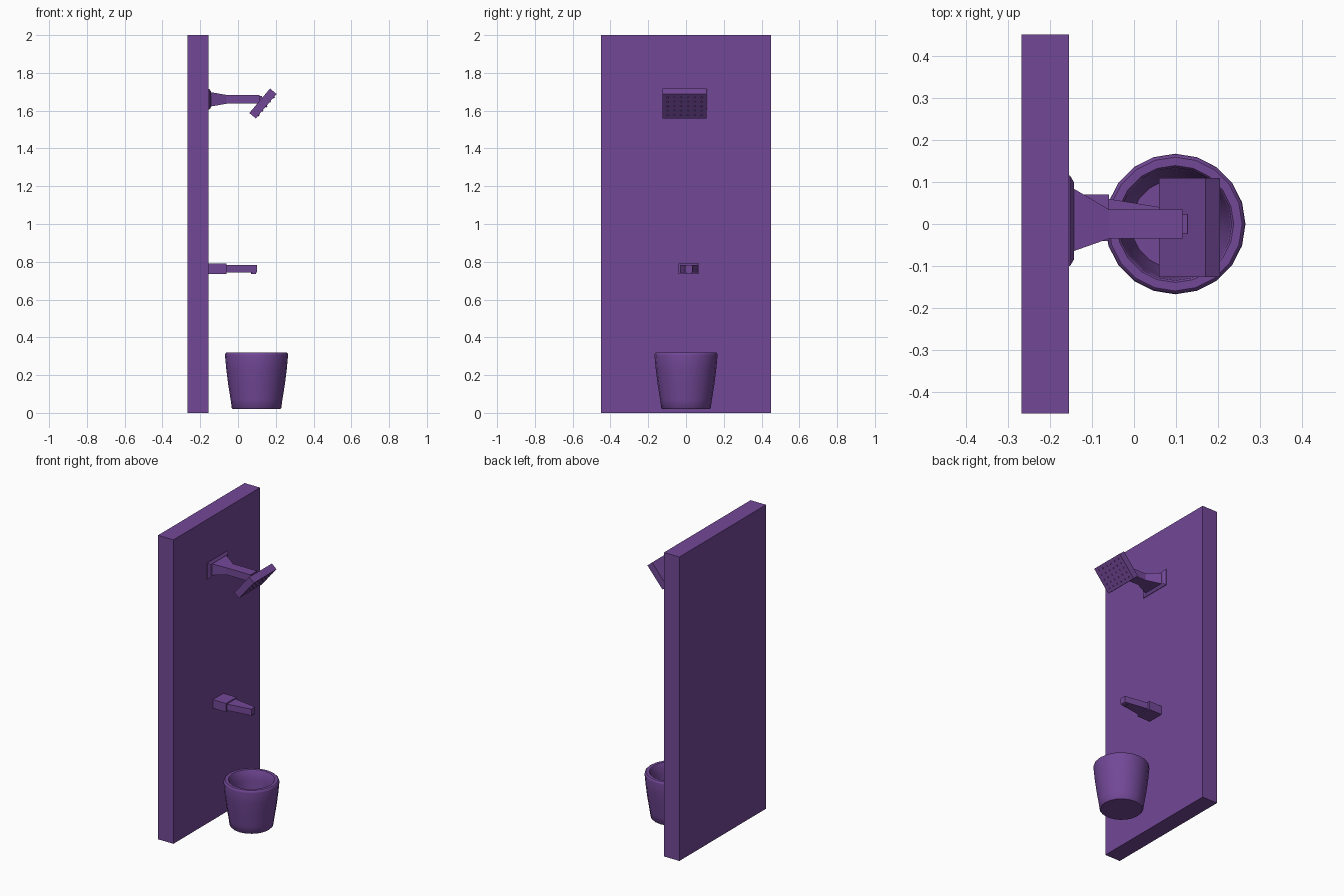
import bpy, bmesh, math
from mathutils import Matrix, Vector

if "Cube" in bpy.data.objects:
    bpy.data.objects.remove(bpy.data.objects["Cube"])

purple = bpy.data.materials.new("purple")
purple.diffuse_color = (0.17, 0.065, 0.31, 1)
purple.use_nodes = True
purple.node_tree.nodes["Principled BSDF"].inputs["Base Color"].default_value = purple.diffuse_color


def make(name, bm):
    bmesh.ops.recalc_face_normals(bm, faces=bm.faces)
    me = bpy.data.meshes.new(name)
    bm.to_mesh(me)
    bm.free()
    me.materials.append(purple)
    ob = bpy.data.objects.new(name, me)
    bpy.context.collection.objects.link(ob)
    return ob


def loft_x(name, sections):
    """Rectangular sections (x, y0, y1, z0, z1) joined along x."""
    bm = bmesh.new()
    rings = [[bm.verts.new(p) for p in ((x, a, c), (x, b, c), (x, b, d), (x, a, d))]
             for x, a, b, c, d in sections]
    for r, s in zip(rings, rings[1:]):
        for i in range(4):
            j = (i + 1) % 4
            bm.faces.new((r[i], r[j], s[j], s[i]))
    bm.faces.new(rings[0])
    bm.faces.new(rings[-1])
    return make(name, bm)


def lathe(name, profile, sides, centre):
    """Closed turned solid; profile points are (radius, z), ends capped."""
    bm = bmesh.new()
    rings = []
    for r, z in profile:
        rings.append([bm.verts.new((centre[0] + r * math.cos(i * math.tau / sides),
                                    centre[1] + r * math.sin(i * math.tau / sides), z))
                      for i in range(sides)])
    for r, s in zip(rings, rings[1:]):
        for i in range(sides):
            j = (i + 1) % sides
            bm.faces.new((r[i], r[j], s[j], s[i]))
    bm.faces.new(rings[0])
    bm.faces.new(rings[-1])
    return make(name, bm)


# wall panel
loft_x("wall", [(-0.267, -0.45, 0.45, 0, 2), (-0.155, -0.45, 0.45, 0, 2)])

# shower arm: chamfered wall plate, flared neck, straight bar
loft_x("shower_wall_plate", [(-0.156, -0.10, 0.115, 1.605, 1.715),
                             (-0.152, -0.10, 0.115, 1.605, 1.715),
                             (-0.143, -0.085, 0.10, 1.618, 1.702)])
loft_x("shower_arm", [(-0.145, -0.065, 0.085, 1.622, 1.698),
                      (-0.06, -0.035, 0.035, 1.637, 1.683),
                      (0.115, -0.035, 0.035, 1.637, 1.683)])
loft_x("shower_joint", [(0.11, -0.022, 0.022, 1.643, 1.677),
                        (0.127, -0.022, 0.022, 1.643, 1.677)])

# tilted shower head with a grid of nozzles on its lower face
tilt = (Matrix.Translation((0.132, -0.008, 1.638))
        @ Matrix.Rotation(math.radians(-49.8), 4, 'Y'))
bm = bmesh.new()
bmesh.ops.create_cube(bm, size=1, matrix=tilt @ Matrix.Diagonal((0.17, 0.235, 0.045, 1)))
make("shower_head", bm)

bm = bmesh.new()
for i in range(5):
    for j in range(6):
        pos = Vector(((i - 2) * 0.031, (j - 2.5) * 0.036, -0.0235))
        bmesh.ops.create_cone(bm, cap_ends=True, segments=8, radius1=0.004, radius2=0.005,
                              depth=0.007, matrix=tilt @ Matrix.Translation(pos))
make("shower_nozzles", bm)

# tap: wall block, tapering spout, outlet under the tip
loft_x("tap_base", [(-0.156, -0.04, 0.07, 0.735, 0.792), (-0.06, -0.04, 0.07, 0.735, 0.792)])
loft_x("tap_spout", [(-0.062, -0.03, 0.06, 0.742, 0.784), (0.10, -0.004, 0.034, 0.742, 0.784)])
loft_x("tap_outlet", [(0.07, 0.0, 0.03, 0.735, 0.75), (0.095, 0.0, 0.03, 0.735, 0.75)])

# hollow bucket with rounded rim
bucket = lathe("bucket", [(0.125, 0.02), (0.131, 0.026), (0.137, 0.07), (0.15, 0.15),
                          (0.16, 0.23), (0.167, 0.305), (0.165, 0.315), (0.159, 0.32),
                          (0.139, 0.32), (0.134, 0.314), (0.130, 0.25), (0.118, 0.13),
                          (0.105, 0.05)], 20, (0.098, 0))
bpy.context.view_layer.objects.active = bucket
bucket.select_set(True)
bpy.ops.object.shade_smooth_by_angle(angle=math.radians(40))
